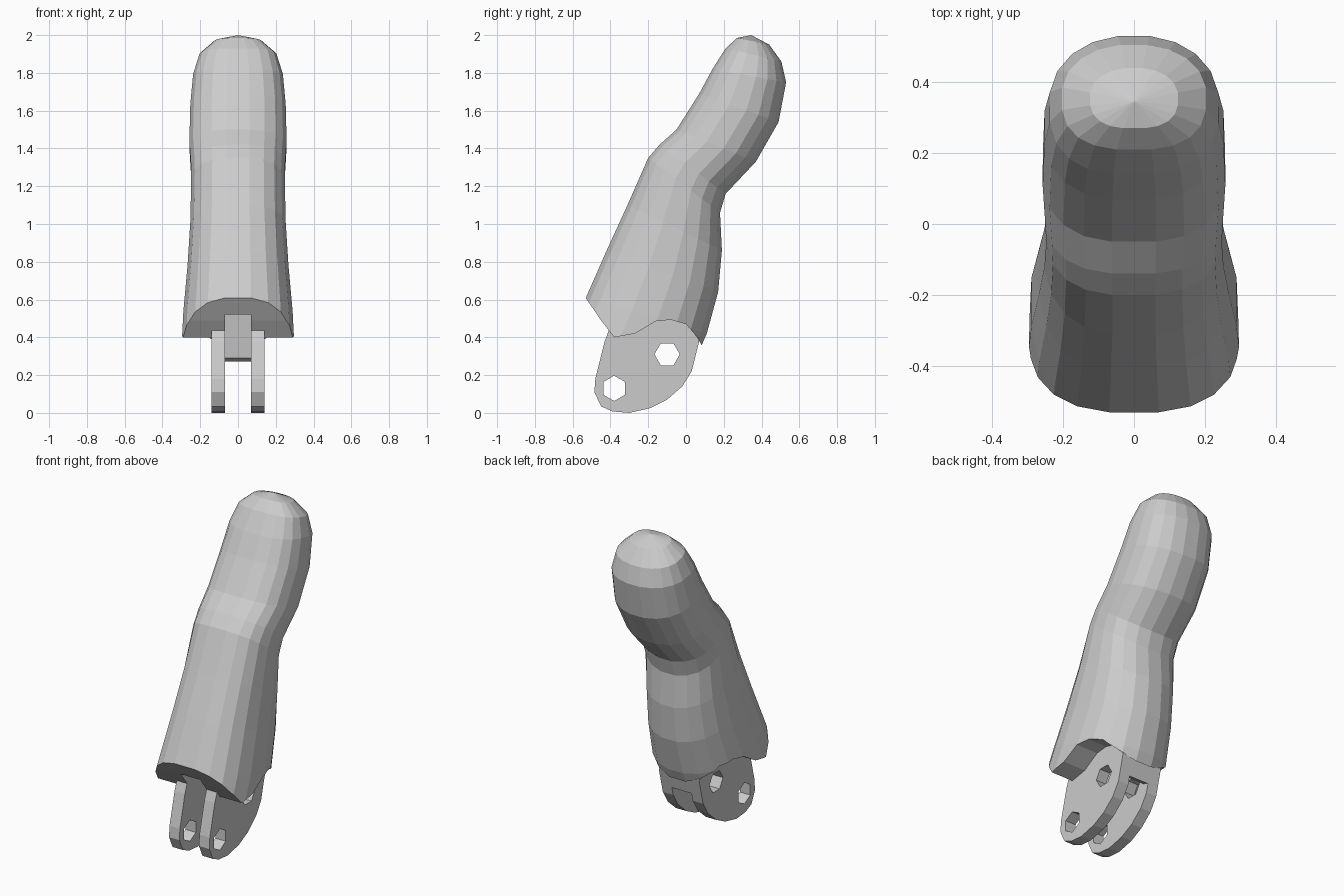
import bpy, bmesh
from math import cos, sin, pi, copysign

if "Cube" in bpy.data.objects:
    bpy.data.objects.remove(bpy.data.objects["Cube"])


def add_object(name, bm):
    bmesh.ops.recalc_face_normals(bm, faces=bm.faces)
    mesh = bpy.data.meshes.new(name)
    bm.to_mesh(mesh)
    bm.free()
    obj = bpy.data.objects.new(name, mesh)
    bpy.context.collection.objects.link(obj)
    return obj


def prism(name, profile, half_width):
    """Side profile (y, z) extruded symmetrically along x."""
    bm = bmesh.new()
    a, b = [[bm.verts.new((x, y, z)) for y, z in profile]
            for x in (-half_width, half_width)]
    bm.faces.new(a)
    bm.faces.new(b[::-1])
    for i in range(len(a)):
        j = (i + 1) % len(a)
        bm.faces.new((a[i], b[i], b[j], a[j]))
    return add_object(name, bm)


def power(v, exponent):
    return copysign(abs(v) ** (2 / exponent), v)


def loft(name, rings, tip, sides=20):
    """Rounded sections, each spanning a front and a back point in the side view."""
    bm = bmesh.new()
    loops = []
    for fy, fz, by, bz, w in rings:
        loop = []
        for i in range(sides):
            a = 2 * pi * (i + 0.5) / sides
            e = 2.6 if cos(a) > 0 else 2.2
            t = power(cos(a), e) / power(cos(pi / sides), e)
            loop.append(bm.verts.new((w * power(sin(a), e),
                                      (fy + by) / 2 + t * (fy - by) / 2,
                                      (fz + bz) / 2 + t * (fz - bz) / 2)))
        loops.append(loop)
    top = bm.verts.new(tip)
    bm.faces.new(loops[0])
    for i in range(sides):
        j = (i + 1) % sides
        for lo, hi in zip(loops, loops[1:]):
            bm.faces.new((lo[i], lo[j], hi[j], hi[i]))
        bm.faces.new((loops[-1][i], loops[-1][j], top))
    return add_object(name, bm)


def cut(obj, cutter):
    mod = obj.modifiers.new("cut", 'BOOLEAN')
    mod.operation = 'DIFFERENCE'
    mod.solver = 'EXACT'
    mod.object = cutter
    bpy.context.view_layer.objects.active = obj
    bpy.ops.object.modifier_apply(modifier=mod.name)


# Bent finger body: front y, front z, back y, back z, half width
body = loft("finger_body", [
    (-0.67, 0.30, 0.04, 0.26, 0.305),
    (-0.53, 0.61, 0.11, 0.42, 0.292),
    (-0.42, 0.86, 0.17, 0.64, 0.27),
    (-0.31, 1.10, 0.19, 0.86, 0.255),
    (-0.20, 1.35, 0.18, 1.06, 0.25),
    (-0.14, 1.42, 0.21, 1.16, 0.252),
    (-0.05, 1.50, 0.37, 1.33, 0.26),
    (0.07, 1.69, 0.49, 1.54, 0.255),
    (0.14, 1.82, 0.53, 1.75, 0.24),
    (0.21, 1.93, 0.505, 1.86, 0.205),
    (0.27, 1.985, 0.44, 1.95, 0.125)], (0, 0.345, 2.0))

# Hinge block below the body
hinge = prism("hinge_lugs", [
    (-0.40, 0.46), (-0.43, 0.38), (-0.48, 0.18), (-0.485, 0.11), (-0.45, 0.035),
    (-0.39, 0.008), (-0.30, 0.0), (-0.19, 0.025), (-0.10, 0.07), (-0.02, 0.14),
    (0.03, 0.22), (0.07, 0.38), (0.05, 0.50), (-0.10, 0.54), (-0.30, 0.53)], 0.14)

# Wavy underside of the body
underside = prism("underside_cutter", [
    (-0.60, 0.71), (-0.45, 0.49), (-0.38, 0.40), (-0.27, 0.42), (-0.16, 0.485),
    (-0.08, 0.493), (0.0, 0.47), (0.06, 0.40), (0.09, 0.345), (0.25, 0.30),
    (0.25, -0.1), (-0.9, -0.1), (-0.9, 0.71)], 0.6)

# Slot between the lugs, leaving a small web at the back
slot = prism("slot_cutter", [
    (-0.8, -0.2), (0.3, -0.2), (0.3, 0.24), (0.07, 0.26), (0.0, 0.29),
    (-0.01, 0.37), (-0.03, 0.52), (-0.8, 0.52)], 0.068)

# Six-sided pin holes
pins = [prism("pin_cutter", [(y + 0.067 * cos(turn + k * pi / 3),
                              z + 0.067 * sin(turn + k * pi / 3))
                             for k in range(6)], 0.4)
        for y, z, turn in ((-0.38, 0.13, pi / 2), (-0.10, 0.31, 0.0))]

cut(body, underside)
cut(body, slot)
for cutter in [slot] + pins:
    cut(hinge, cutter)
for cutter in [underside, slot] + pins:
    bpy.data.objects.remove(cutter)
